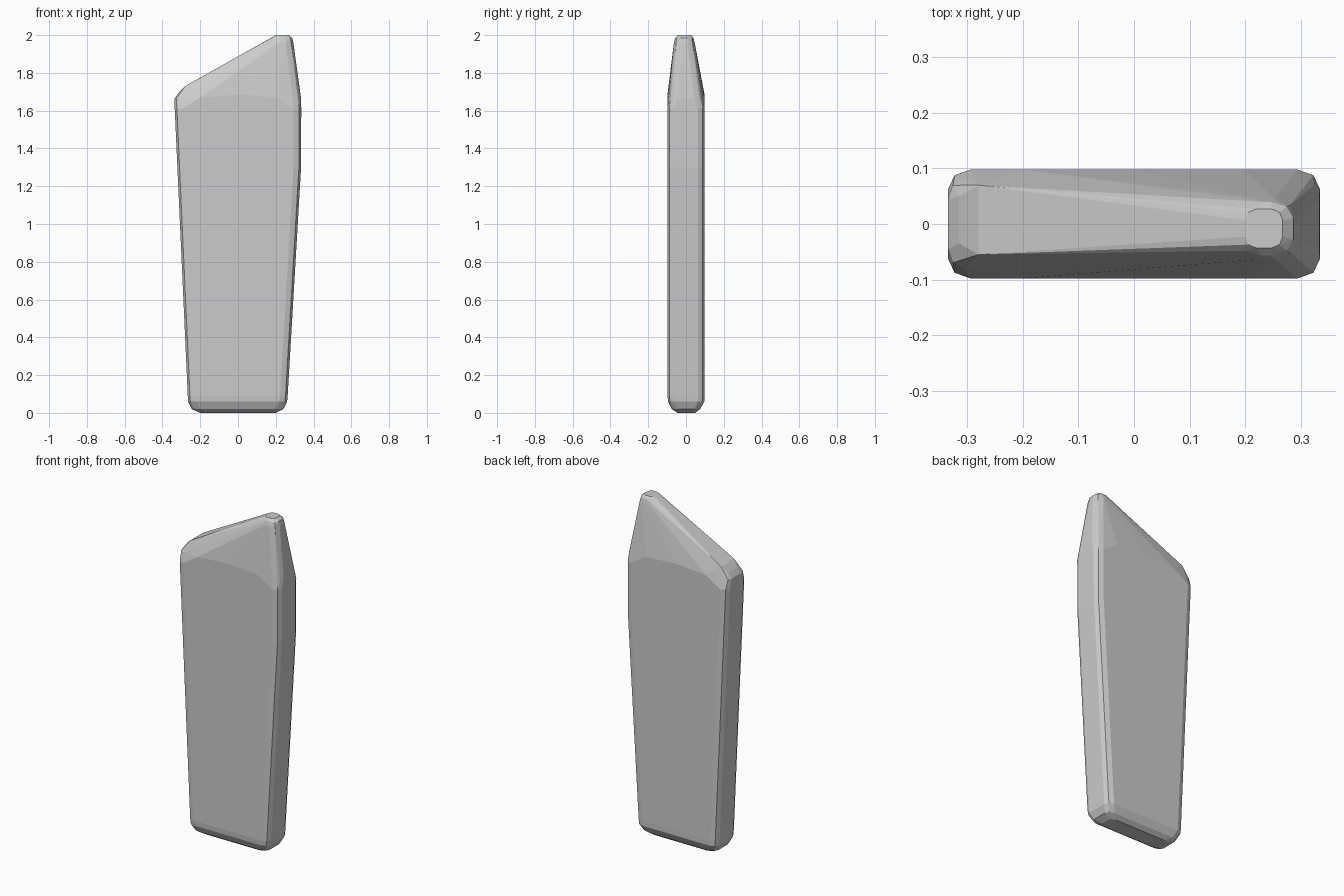
import bpy, bmesh, math

cube = bpy.data.objects.get("Cube")
if cube:
    bpy.data.objects.remove(cube, do_unlink=True)

stone = bpy.data.materials.new("pale_grey")
stone.use_nodes = True
colour = (0.6, 0.6, 0.6, 1)
stone.diffuse_color = colour
stone.node_tree.nodes["Principled BSDF"].inputs["Base Color"].default_value = colour


def ring(bm, z, x0, x1, y0, y1, cx, cy, lift=0):
    """Rectangle with rounded corners; lift raises its +x end."""
    for sx in (0, 1):
        for sy in (0, 1):
            for step in range(3):
                a = step * math.pi / 4
                dx, dy = cx * (1 - math.cos(a)), cy * (1 - math.sin(a))
                x = x1 - dx if sx else x0 + dx
                y = y1 - dy if sy else y0 + dy
                bm.verts.new((x, y, z + lift * sx))


bm = bmesh.new()
# Rounded foot
ring(bm, 0, -0.2, 0.2, -0.045, 0.05, 0.03, 0.02)
ring(bm, 0.02, -0.245, 0.24, -0.075, 0.075, 0.04, 0.03)
ring(bm, 0.06, -0.264, 0.26, -0.095, 0.097, 0.04, 0.035)
ring(bm, 0.09, -0.266, 0.263, -0.098, 0.098, 0.04, 0.035)
# Widening slab
ring(bm, 1.3, -0.325, 0.334, -0.098, 0.098, 0.04, 0.035)
ring(bm, 1.61, -0.335, 0.335, -0.098, 0.098, 0.04, 0.035)
# Crowned shoulder line on both broad faces
for x, z in ((-0.2, 1.67), (0, 1.685), (0.2, 1.67)):
    for y in (-0.098, 0.098):
        bm.verts.new((x, y, z))
# Upper corners, low left and right shoulder
ring(bm, 1.665, -0.335, 0.334, -0.08, 0.08, 0.03, 0.035)
ring(bm, 1.695, -0.315, -0.25, -0.055, 0.07, 0.03, 0.02, lift=0.035)
# Off-centre blunt peak
ring(bm, 1.96, 0.18, 0.293, -0.064, 0.046, 0.04, 0.04)
ring(bm, 1.985, 0.19, 0.287, -0.057, 0.04, 0.04, 0.03)
ring(bm, 2.0, 0.2, 0.268, -0.043, 0.027, 0.02, 0.02)

hull = bmesh.ops.convex_hull(bm, input=bm.verts)
loose = {g for g in hull["geom_interior"] + hull["geom_unused"]
         if isinstance(g, bmesh.types.BMVert)}
bmesh.ops.delete(bm, geom=list(loose), context='VERTS')
bmesh.ops.dissolve_limit(bm, angle_limit=math.radians(1),
                         verts=bm.verts, edges=bm.edges)
bmesh.ops.recalc_face_normals(bm, faces=bm.faces)

mesh = bpy.data.meshes.new("standing_stone")
bm.to_mesh(mesh)
bm.free()
mesh.materials.append(stone)
slab = bpy.data.objects.new("standing_stone", mesh)
bpy.context.collection.objects.link(slab)
